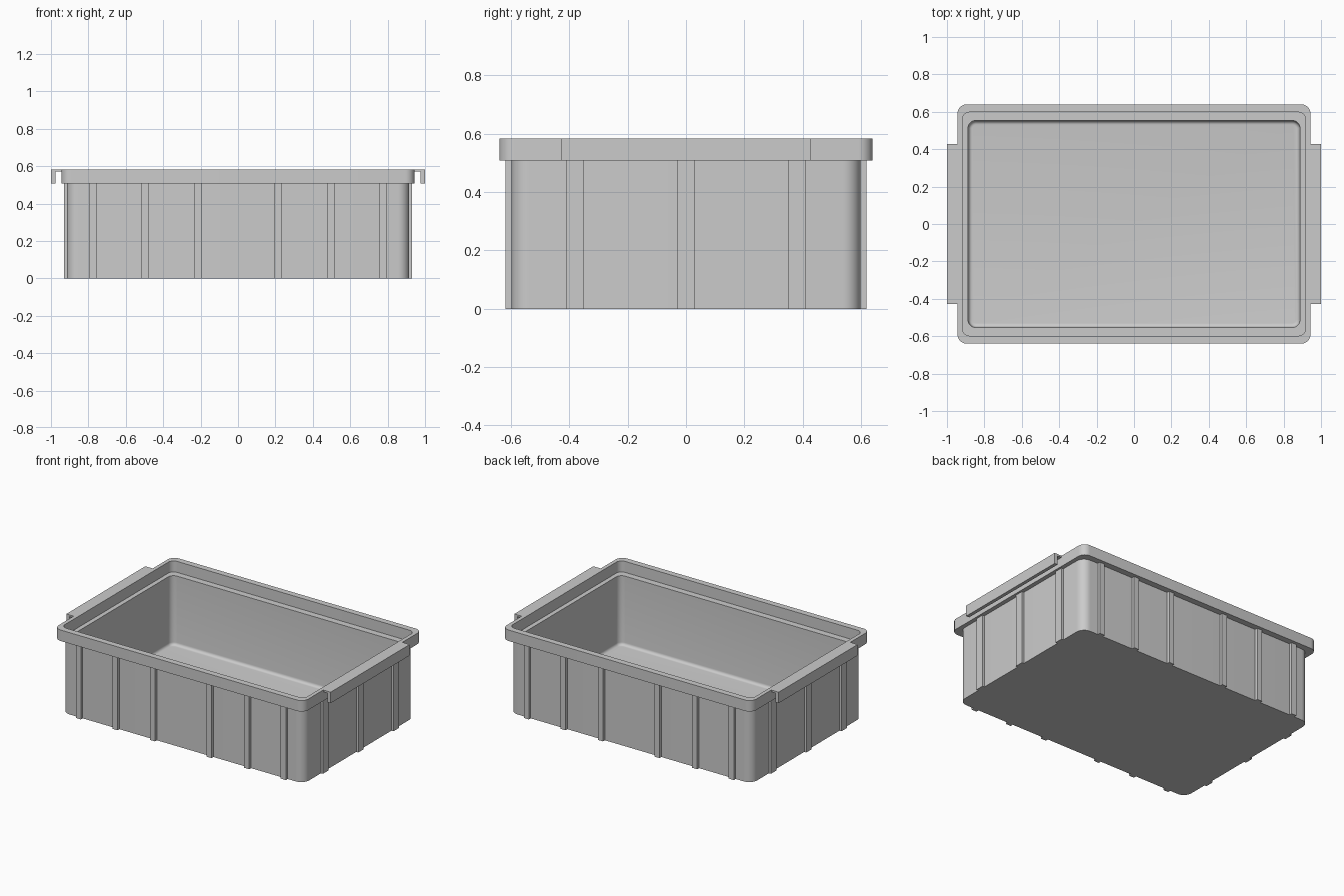
import bpy, bmesh, math

if "Cube" in bpy.data.objects:
    bpy.data.objects.remove(bpy.data.objects["Cube"])

RIM_Z, TOP_Z = 0.508, 0.583


def make_object(name, bm):
    bmesh.ops.recalc_face_normals(bm, faces=bm.faces[:])
    mesh = bpy.data.meshes.new(name)
    bm.to_mesh(mesh)
    bm.free()
    obj = bpy.data.objects.new(name, mesh)
    bpy.context.collection.objects.link(obj)
    return obj


def rounded_ring(bm, hx, hy, r, z, steps=8):
    """Rounded rectangle loop of vertices at height z."""
    ring = []
    for i, (sx, sy) in enumerate([(1, 1), (-1, 1), (-1, -1), (1, -1)]):
        for k in range(steps + 1):
            a = math.pi / 2 * (i + k / steps)
            ring.append(bm.verts.new((sx * (hx - r) + r * math.cos(a),
                                      sy * (hy - r) + r * math.sin(a), z)))
    return ring


def add_box(bm, x0, x1, y0, y1, z0, z1):
    v = bmesh.ops.create_cube(bm, size=1)["verts"]
    for p in v:
        p.co = ((x0 + x1) / 2 + p.co.x * (x1 - x0),
                (y0 + y1) / 2 + p.co.y * (y1 - y0),
                (z0 + z1) / 2 + p.co.z * (z1 - z0))


# Tub: outer wall, stepped rim, inner ledge, cavity with rounded floor edge
sections = [
    (0.915, 0.598, 0.06, 0.0),
    (0.915, 0.598, 0.06, RIM_Z),
    (0.944, 0.640, 0.05, RIM_Z),
    (0.944, 0.640, 0.05, TOP_Z),
    (0.918, 0.598, 0.04, TOP_Z),
    (0.918, 0.598, 0.04, RIM_Z),
    (0.887, 0.553, 0.04, RIM_Z),
]
FLOOR_Z, FILLET = 0.035, 0.02
for k in range(6):
    a = math.pi / 2 * k / 5
    d = FILLET * (1 - math.cos(a))
    sections.append((0.885 - d, 0.551 - d, 0.04 - d,
                     FLOOR_Z + FILLET * (1 - math.sin(a))))
bm = bmesh.new()
rings = [rounded_ring(bm, *s) for s in sections]
for low, high in zip(rings, rings[1:]):
    n = len(low)
    for i in range(n):
        j = (i + 1) % n
        bm.faces.new((low[i], low[j], high[j], high[i]))
bm.faces.new(rings[0])
bm.faces.new(rings[-1])
tub = make_object("tub", bm)
bpy.context.view_layer.objects.active = tub
tub.select_set(True)
bpy.ops.object.shade_smooth_by_angle(angle=math.radians(30))

# Vertical ribs on the long and short walls
bm = bmesh.new()
for side in (-1, 1):
    for x in (-0.775, -0.498, -0.214, 0.214, 0.498, 0.775):
        y0, y1 = sorted((side * 0.59, side * 0.618))
        add_box(bm, x - 0.019, x + 0.019, y0, y1, 0, RIM_Z)
    for y in (-0.381, 0, 0.381):
        x0, x1 = sorted((side * 0.905, side * 0.93))
        add_box(bm, x0, x1, y - 0.029, y + 0.029, 0, RIM_Z)
make_object("wall_ribs", bm)

# End handles: thin shelf with a downturned lip, extruded from an L profile
profile = [(0.944, TOP_Z), (1.0, TOP_Z), (1.0, RIM_Z),
           (0.976, RIM_Z), (0.976, TOP_Z - 0.012), (0.944, TOP_Z - 0.012)]
for side, name in ((-1, "left_handle"), (1, "right_handle")):
    bm = bmesh.new()
    face = bm.faces.new([bm.verts.new((side * x, -0.427, z)) for x, z in profile])
    ext = bmesh.ops.extrude_face_region(bm, geom=[face])["geom"]
    bmesh.ops.translate(bm, vec=(0, 0.854, 0),
                        verts=[g for g in ext if isinstance(g, bmesh.types.BMVert)])
    make_object(name, bm)
